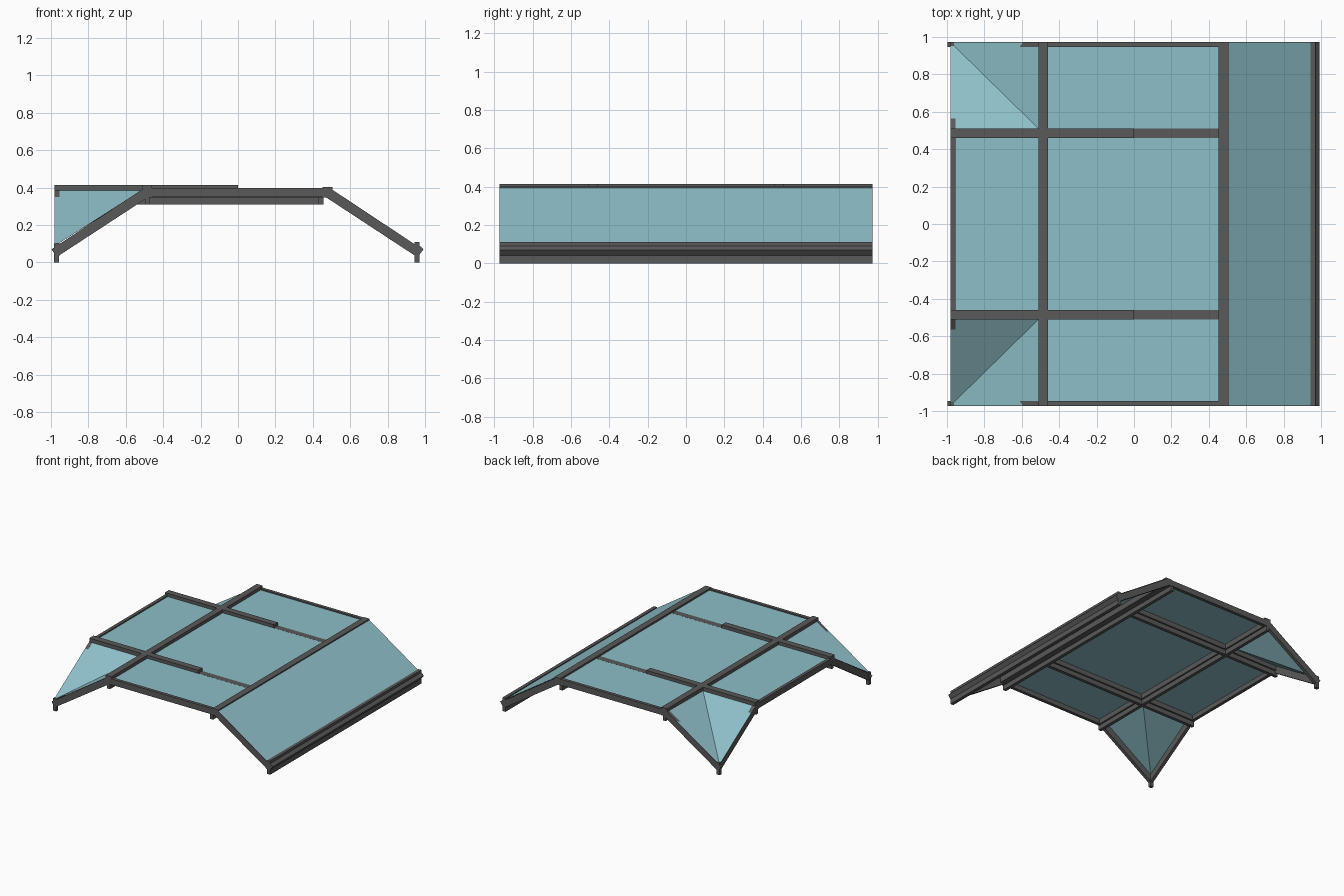
import bpy, bmesh

if "Cube" in bpy.data.objects:
    bpy.data.objects.remove(bpy.data.objects["Cube"])

def material(name, rgb):
    m = bpy.data.materials.new(name)
    m.diffuse_color = (*rgb, 1)
    m.use_nodes = True
    m.node_tree.nodes["Principled BSDF"].inputs["Base Color"].default_value = m.diffuse_color
    return m

FRAME = material("frame_grey", (0.10, 0.10, 0.10))
GLASS = material("glass_blue", (0.27, 0.52, 0.58))

def finish(name, bm, mat):
    me = bpy.data.meshes.new(name)
    bm.to_mesh(me)
    bm.free()
    me.materials.append(mat)
    ob = bpy.data.objects.new(name, me)
    bpy.context.collection.objects.link(ob)

def extrude(name, profile, axis, a, b):
    """Solid made from a profile (other coordinate, z) run along axis from a to b."""
    bm = bmesh.new()
    place = (lambda p: (a, *p)) if axis == 'X' else (lambda p: (p[0], a, p[1]))
    f = bm.faces.new([bm.verts.new(place(p)) for p in profile])
    r = bmesh.ops.extrude_face_region(bm, geom=[f])
    move = (b - a, 0, 0) if axis == 'X' else (0, b - a, 0)
    bmesh.ops.translate(bm, vec=move, verts=[v for v in r['geom'] if isinstance(v, bmesh.types.BMVert)])
    bmesh.ops.recalc_face_normals(bm, faces=bm.faces)
    finish(name, bm, FRAME)

def pane(name, *pts):
    bm = bmesh.new()
    bm.faces.new([bm.verts.new(p) for p in pts])
    bmesh.ops.recalc_face_normals(bm, faces=bm.faces)
    finish(name, bm, GLASS)

def tee(c, top, web):
    """Wide bar with a narrow web below; web is the web's offset from the centre."""
    return [(c - .026, top), (c + .026, top), (c + .026, .348), (c + web + .013, .348),
            (c + web + .013, .31), (c + web - .013, .31), (c + web - .013, .348), (c - .026, .348)]

def rect(a, b, z0, z1):
    return [(a, z0), (b, z0), (b, z1), (a, z1)]

# bent edge frames: front, back and left
bent = [(-.997, .07), (-.5, .398), (.49, .398), (.985, .07),
        (.958, .028), (.467, .35), (-.477, .35), (-.97, .028)]
extrude("front_edge_frame", bent, 'Y', -.972, -.946)
extrude("back_edge_frame", bent, 'Y', .946, .972)
left = [(-.972, .08), (-.49, .398), (.49, .398), (.972, .08),
        (.95, .035), (.467, .35), (-.467, .35), (-.95, .035)]
extrude("left_edge_frame", left, 'X', -.98, -.954)

# long beams and left cap
extrude("right_ridge_beam", tee(.478, .402, -.035), 'Y', -.972, .972)
extrude("left_ridge_beam", tee(-.485, .39, 0), 'Y', -.972, .972)
extrude("left_ridge_cap", rect(-.511, -.459, .389, .414), 'Y', -.972, .972)

# cross beams, with caps on the left half only
for side, s in (("front", -1), ("back", 1)):
    c = .485 * s
    extrude(side + "_cross_beam", tee(c, .3885, 0), 'X', -.98, .455)
    extrude(side + "_cross_cap", rect(c - .026, c + .026, .388, .414), 'X', -.98, 0)
    # corner foot
    extrude(side + "_corner_foot", rect(-.984, -.956, 0, .1), 'Y', s * .946, s * .972)

# eaves rail
extrude("eaves_rail", [(.943, 0), (.97, 0), (.97, .04), (.992, .07), (.97, .09),
                       (.97, .11), (.943, .11)], 'Y', -.972, .972)

# glass panes
R, Z, E = .485, .388, .97
pane("top_glass", (-R, -E, Z), (R, -E, Z), (R, E, Z), (-R, E, Z))
pane("left_glass", (-.978, -R, Z), (-R, -R, Z), (-R, R, Z), (-.978, R, Z))
pane("right_slope_glass", (.49, -E, .402), (.96, -E, .091), (.96, E, .091), (.49, E, .402))
for side, s in (("front", -1), ("back", 1)):
    corner, inner = (-.98, E * s, .088), (-R, R * s, .4)
    pane(side + "_corner_glass_outer", corner, inner, (-.982, R * s, .4))
    pane(side + "_corner_glass_inner", corner, (-R, E * s + .002 * s, .406), inner)
